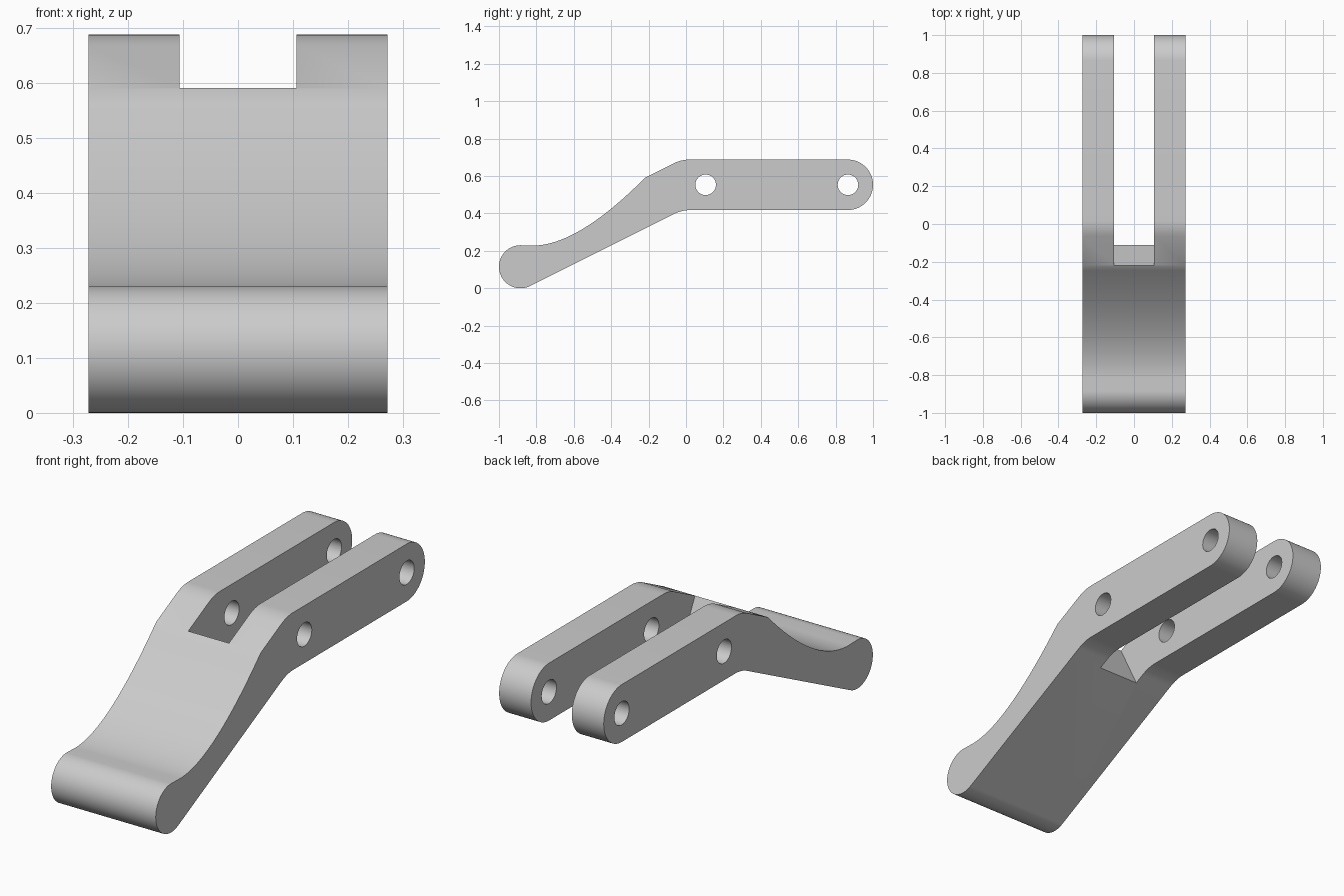
import bpy
import bmesh
from math import radians, cos, sin
from mathutils import Vector

cube = bpy.data.objects.get("Cube")
if cube:
    bpy.data.objects.remove(cube)

HALF_WIDTH = 0.272
SLOT_HALF = 0.106
PIN_Z = 0.553
BAR_R = 0.135

grey = bpy.data.materials.new("plain grey")
grey.use_nodes = True
colour = (0.6, 0.6, 0.6, 1)
grey.diffuse_color = colour
grey.node_tree.nodes["Principled BSDF"].inputs["Base Color"].default_value = colour


def arc(y, z, r, start, end, steps):
    """Points (y, z) along a circular arc, angles in degrees."""
    angles = [radians(start + (end - start) * i / steps) for i in range(steps + 1)]
    return [(y + r * cos(a), z + r * sin(a)) for a in angles]


def bend(a, b, c, steps):
    """Points along a smooth curve from a to c, pulled towards b."""
    a, b, c = Vector(a), Vector(b), Vector(c)
    ts = [i / steps for i in range(steps + 1)]
    return [tuple(a * (1 - t) ** 2 + b * 2 * t * (1 - t) + c * t * t) for t in ts]


def extrude_profile(name, points, half):
    """Solid made by sweeping a side profile across x."""
    bm = bmesh.new()
    face = bm.faces.new([bm.verts.new((-half, y, z)) for y, z in points])
    swept = bmesh.ops.extrude_face_region(bm, geom=[face])["geom"]
    verts = [v for v in swept if isinstance(v, bmesh.types.BMVert)]
    bmesh.ops.translate(bm, verts=verts, vec=(2 * half, 0, 0))
    bmesh.ops.recalc_face_normals(bm, faces=bm.faces)
    mesh = bpy.data.meshes.new(name)
    bm.to_mesh(mesh)
    bm.free()
    mesh.materials.append(grey)
    obj = bpy.data.objects.new(name, mesh)
    bpy.context.collection.objects.link(obj)
    return obj


# Lever body: rounded toe, straight underside, rounded tail, bent top, scooped neck
profile = (
    arc(-0.885, 0.115, 0.115, 90, 296.6, 32)
    + bend((-0.065, 0.397), (-0.022, 0.418), (0.025, 0.418), 8)
    + arc(1 - BAR_R, PIN_Z, BAR_R, -90, 90, 32)
    + bend((0.02, 0.688), (-0.024, 0.688), (-0.065, 0.668), 8)
    + bend((-0.22, 0.59), (-0.58, 0.228), (-0.82, 0.228), 28)
)
lever = extrude_profile("lever_arm", profile, HALF_WIDTH)

# Slot between the fork arms, its inner wall square to the sloping underside
slot = [(-0.06, 0.274), (1.2, 0.274), (1.2, 0.9), (-0.373, 0.9)]
cutters = [extrude_profile("slot_cutter", slot, SLOT_HALF)]

# Pin holes through both arms
for y in (0.105, 0.866):
    hole = arc(y, PIN_Z, 0.055, 0, 348.75, 31)
    cutters.append(extrude_profile("pin_hole_cutter", hole, HALF_WIDTH + 0.1))

bpy.ops.object.select_all(action='DESELECT')
bpy.context.view_layer.objects.active = lever
lever.select_set(True)
for cutter in cutters:
    cutter.hide_render = True
    cut = lever.modifiers.new("cut", 'BOOLEAN')
    cut.operation = 'DIFFERENCE'
    cut.solver = 'EXACT'
    cut.object = cutter
    bpy.ops.object.modifier_apply(modifier=cut.name)
    bpy.data.objects.remove(cutter)

bpy.ops.object.shade_smooth_by_angle(angle=radians(30))
